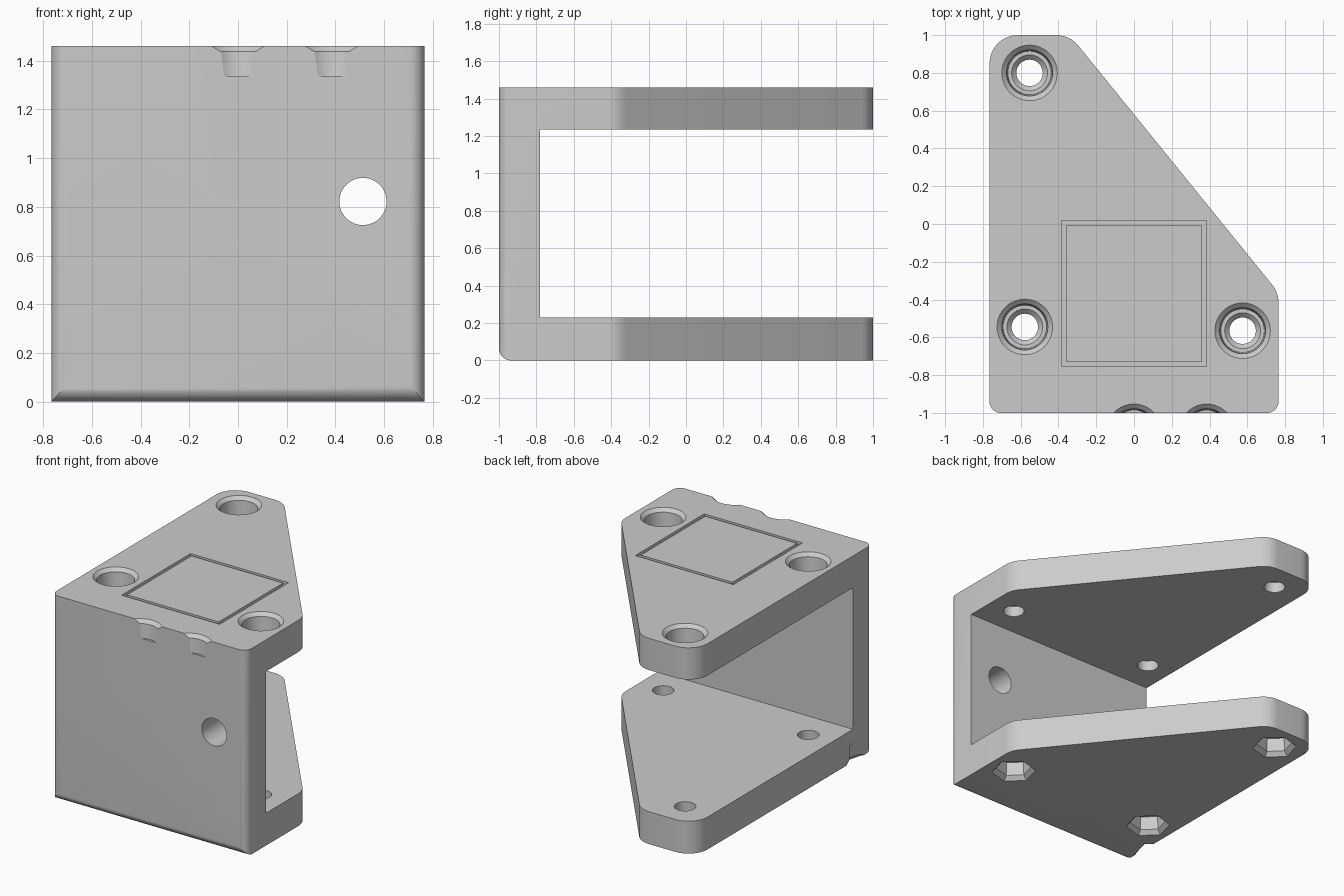
import bpy, bmesh
from math import radians, pi, cos, sin, tan
from mathutils import Vector, Matrix

if "Cube" in bpy.data.objects:
    bpy.data.objects.remove(bpy.data.objects["Cube"], do_unlink=True)

grey = bpy.data.materials.new("plain grey")
grey.use_nodes = True
grey.diffuse_color = (0.6, 0.6, 0.6, 1)
grey.node_tree.nodes["Principled BSDF"].inputs["Base Color"].default_value = (0.6, 0.6, 0.6, 1)


def finish(name, bm):
    bmesh.ops.recalc_face_normals(bm, faces=bm.faces)
    mesh = bpy.data.meshes.new(name)
    bm.to_mesh(mesh)
    bm.free()
    mesh.materials.append(grey)
    obj = bpy.data.objects.new(name, mesh)
    bpy.context.collection.objects.link(obj)
    return obj


def loft(name, rings):
    """Join equal-length rings of points into a closed solid."""
    bm = bmesh.new()
    loops = [[bm.verts.new(p) for p in ring] for ring in rings]
    n = len(loops[0])
    for a, b in zip(loops, loops[1:]):
        for i in range(n):
            j = (i + 1) % n
            bm.faces.new((a[i], a[j], b[j], b[i]))
    bm.faces.new(loops[0])
    bm.faces.new(loops[-1])
    return finish(name, bm)


def rounded(corners, steps=10):
    """Turn (x, y, radius) corners into a filleted outline."""
    out = []
    for i, (x, y, r) in enumerate(corners):
        p = Vector((x, y))
        if r == 0:
            out.append(p)
            continue
        a = (Vector(corners[i - 1][:2]) - p).normalized()
        b = (Vector(corners[(i + 1) % len(corners)][:2]) - p).normalized()
        half = a.angle(b) / 2
        centre = p + (a + b).normalized() * (r / sin(half))
        start = p + a * (r / tan(half)) - centre
        end = p + b * (r / tan(half)) - centre
        sweep = start.angle_signed(end)
        for k in range(steps + 1):
            out.append(centre + Matrix.Rotation(-sweep * k / steps, 2) @ start)
    return out


def turned(name, x, y, profile, sides=48, turn=0):
    """Stack of (radius, z) rings about a vertical axis."""
    angles = [turn + 2 * pi * i / sides for i in range(sides)]
    return loft(name, [[(x + r * cos(a), y + r * sin(a), z) for a in angles]
                       for r, z in profile])


def block(name, x0, x1, y0, y1, z0, z1):
    outline = [(x0, y0), (x1, y0), (x1, y1), (x0, y1)]
    return loft(name, [[(x, y, z) for x, y in outline] for z in (z0, z1)])


def combine(target, tool, operation):
    mod = target.modifiers.new(operation.lower(), 'BOOLEAN')
    mod.operation, mod.solver, mod.object = operation, 'EXACT', tool
    bpy.context.view_layer.objects.active = target
    bpy.ops.object.modifier_apply(modifier=mod.name)
    bpy.data.objects.remove(tool, do_unlink=True)


W, H = 0.765, 1.46

# Bracket: plan outline crossed with a C-shaped side profile
plan = rounded([(-W, -1, 0.06), (W, -1, 0.06), (W, -0.363, 0.15),
                (-0.34, 1, 0.15), (-W, 1, 0.15)])
bracket = loft("bracket", [[(x, y, z) for x, y in plan] for z in (-0.1, H + 0.1)])
side = rounded([(-1, 0, 0.065), (1.1, 0, 0), (1.1, 0.23, 0), (-0.78, 0.23, 0),
                (-0.78, 1.235, 0), (1.1, 1.235, 0), (1.1, H, 0), (-1, H, 0)])
combine(bracket, loft("side_profile", [[(x, y, z) for y, z in side] for x in (-1, 1)]),
        'INTERSECT')

# Bolt holes: chamfered counterbores above, hexagonal nut pockets below
bore = [(0.147, H + 0.1), (0.147, H), (0.122, 1.437), (0.115, 1.335)]
through = bore + [(0.095, 1.335), (0.07, 1.31), (0.07, -0.1)]
pocket = [(0.147, -0.1), (0.147, 0), (0.118, 0.03), (0.113, 0.125)]
bolts = [(-0.553, 0.8), (-0.578, -0.545), (0.575, -0.565)]
for x, y in bolts:
    combine(bracket, turned("bolt_hole", x, y, through), 'DIFFERENCE')
    combine(bracket, turned("nut_pocket", x, y, pocket, 6, radians(15)), 'DIFFERENCE')

# Partial recesses that break through the front and left edges
for x in (0, 0.385):
    combine(bracket, turned("edge_recess", x, -1.1, bore), 'DIFFERENCE')
combine(bracket, turned("edge_pocket", -0.86, -0.79, pocket, 6, radians(15)), 'DIFFERENCE')

# Cable hole through the front wall
cable = turned("cable_hole", 0, 0, [(0.097, -0.3), (0.097, 0.3)])
cable.data.transform(Matrix.Translation((0.513, -0.9, 0.822)) @ Matrix.Rotation(pi / 2, 4, 'X'))
combine(bracket, cable, 'DIFFERENCE')

# Thin square groove on the top
groove = block("groove", -0.385, 0.385, -0.755, 0.018, H - 0.02, H + 0.1)
combine(groove, block("groove_core", -0.36, 0.36, -0.73, -0.007, H - 0.1, H + 0.2), 'DIFFERENCE')
combine(bracket, groove, 'DIFFERENCE')

for o in bpy.context.selected_objects:
    o.select_set(False)
bracket.select_set(True)
bpy.context.view_layer.objects.active = bracket
bpy.ops.object.shade_smooth_by_angle(angle=radians(25))
